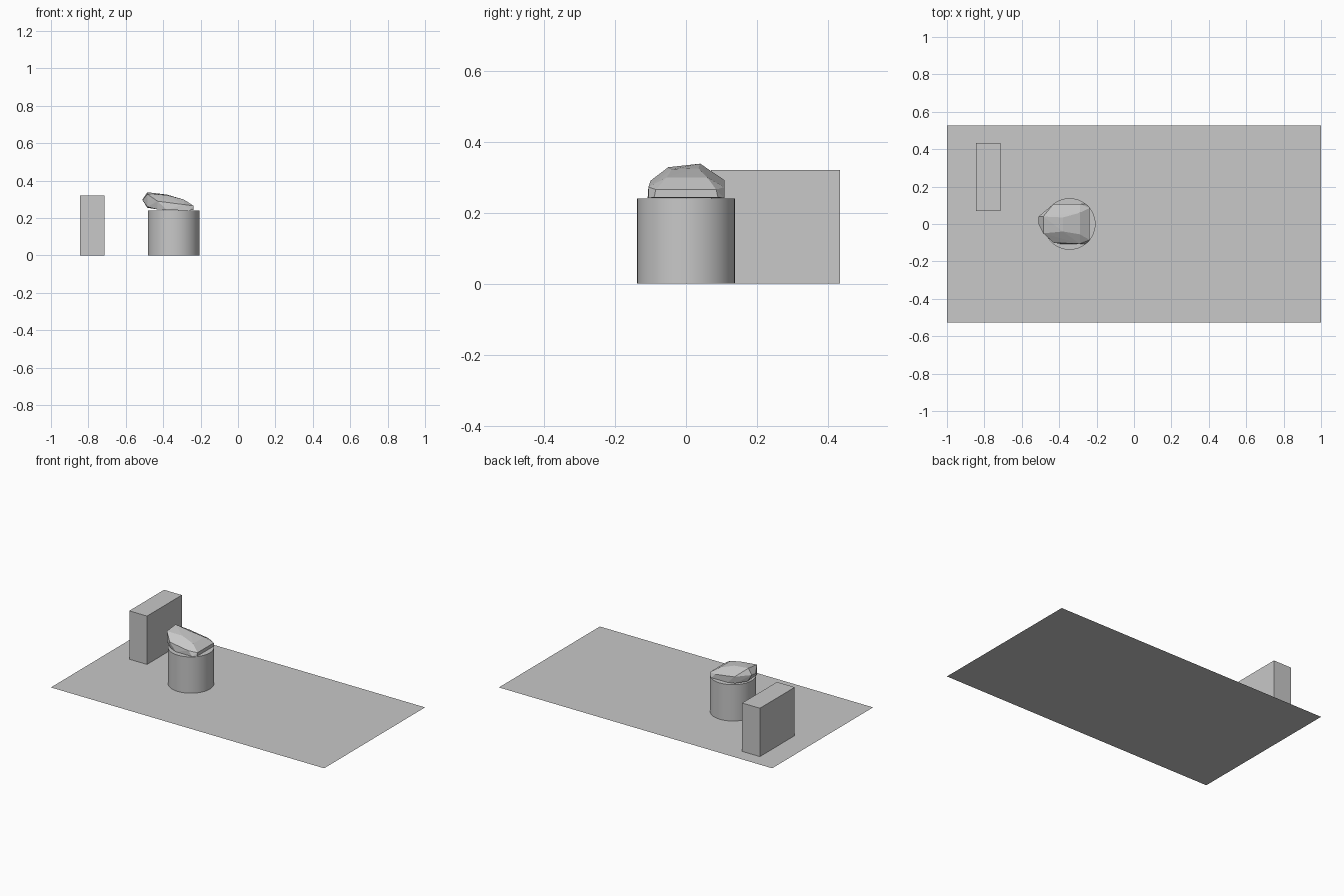
import bpy
import bmesh

cube = bpy.data.objects.get("Cube")
if cube:
    bpy.data.objects.remove(cube, do_unlink=True)

# One plain grey for everything
grey = bpy.data.materials.new("plain_grey")
grey.use_nodes = True
COLOUR = (0.58, 0.58, 0.58, 1)
grey.diffuse_color = COLOUR
grey.node_tree.nodes["Principled BSDF"].inputs["Base Color"].default_value = COLOUR


def finish(name):
    obj = bpy.context.object
    obj.name = name
    obj.data.materials.append(grey)
    return obj


# Ground sheet
bpy.ops.mesh.primitive_plane_add(size=1)
ground = finish("ground_sheet")
ground.scale = (2, 1.055, 1)

# Upright block
bpy.ops.mesh.primitive_cube_add(size=1, location=(-0.78, 0.252, 0.16))
block = finish("upright_block")
block.scale = (0.13, 0.364, 0.32)

# Round pedestal
bpy.ops.mesh.primitive_cylinder_add(vertices=48, radius=0.138, depth=0.24,
                                    location=(-0.344, 0, 0.12))
finish("pedestal")
bpy.ops.object.shade_smooth_by_angle()

# Faceted stone: cross-sections along x, each a list of (y, z), wrapped in a hull
sections = {
    -0.51: [(0.04, 0.30), (0.0, 0.295)],
    -0.485: [(0.04, 0.338), (-0.05, 0.328), (-0.05, 0.26), (0.05, 0.255)],
    -0.43: [(0.108, 0.292), (-0.10, 0.29), (0.10, 0.246), (-0.09, 0.246)],
    -0.38: [(0.035, 0.325), (-0.04, 0.322), (-0.108, 0.242), (0.108, 0.242)],
    -0.29: [(0.06, 0.299), (-0.055, 0.299), (-0.106, 0.272), (0.108, 0.272)],
    -0.26: [(0.108, 0.241), (-0.106, 0.241)],
    -0.237: [(0.085, 0.265), (-0.085, 0.265), (0.09, 0.243), (-0.09, 0.243)],
}
bm = bmesh.new()
for x, points in sections.items():
    for y, z in points:
        bm.verts.new((x, y, z))
hull = bmesh.ops.convex_hull(bm, input=bm.verts[:])
unused = {g for g in hull["geom_interior"] + hull["geom_unused"]
          if isinstance(g, bmesh.types.BMVert)}
bmesh.ops.delete(bm, geom=list(unused), context='VERTS')
bmesh.ops.recalc_face_normals(bm, faces=bm.faces[:])
mesh = bpy.data.meshes.new("stone")
bm.to_mesh(mesh)
bm.free()
stone = bpy.data.objects.new("stone", mesh)
bpy.context.collection.objects.link(stone)
mesh.materials.append(grey)
